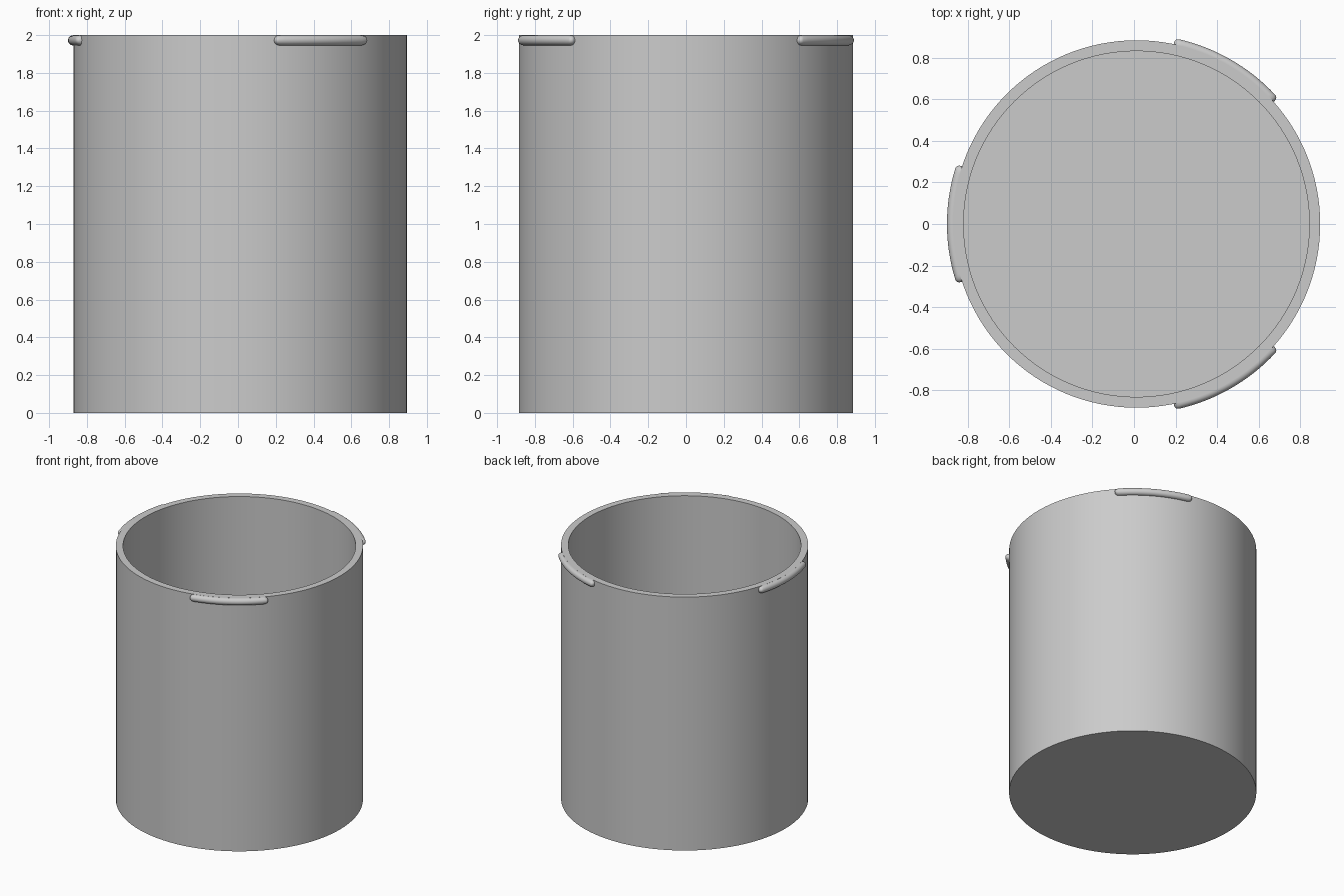
import bpy
import bmesh
from math import sin, cos, pi, radians

if "Cube" in bpy.data.objects:
    bpy.data.objects.remove(bpy.data.objects["Cube"], do_unlink=True)

CX = 0.012            # axis of the cup
OUTER, INNER = 0.884, 0.832
HEIGHT, FLOOR = 2.0, 0.05
SEGMENTS = 128

grey = bpy.data.materials.new("light grey")
grey.use_nodes = True
colour = (0.6, 0.6, 0.6, 1)
grey.diffuse_color = colour
grey.node_tree.nodes["Principled BSDF"].inputs["Base Color"].default_value = colour


def finish(bm, name):
    bmesh.ops.recalc_face_normals(bm, faces=bm.faces)
    mesh = bpy.data.meshes.new(name)
    bm.to_mesh(mesh)
    bm.free()
    mesh.materials.append(grey)
    obj = bpy.data.objects.new(name, mesh)
    bpy.context.collection.objects.link(obj)
    obj.location.x = CX
    bpy.ops.object.select_all(action="DESELECT")
    obj.select_set(True)
    bpy.context.view_layer.objects.active = obj
    bpy.ops.object.shade_smooth_by_angle(angle=radians(30))
    return obj


def loft(bm, loops):
    """Bridge equal closed loops of points and cap both ends."""
    rings = [[bm.verts.new(p) for p in loop] for loop in loops]
    n = len(rings[0])
    for a, b in zip(rings, rings[1:]):
        for i in range(n):
            j = (i + 1) % n
            bm.faces.new((a[i], a[j], b[j], b[i]))
    bm.faces.new(rings[0])
    bm.faces.new(rings[-1])


def circle(r, z):
    return [(r * cos(2 * pi * i / SEGMENTS), r * sin(2 * pi * i / SEGMENTS), z)
            for i in range(SEGMENTS)]


# Hollow cup with a closed floor
bm = bmesh.new()
loft(bm, [circle(OUTER, 0), circle(OUTER, HEIGHT),
          circle(INNER, HEIGHT), circle(INNER, FLOOR)])
finish(bm, "cup_body")

# Locking lugs: short arcs under the rim with half-round edges and ends
LUG_R = 0.027
LUG_OUT = 0.912
LUG_IN = 0.85
HALF = radians(18.3)


def lug_outline(middle, inset, z):
    r, half = LUG_OUT - inset, HALF - inset / LUG_OUT
    corner = 0.02
    polar = [(LUG_IN, -half)]
    for i in range(5):                       # rounded corner
        t = pi / 2 * i / 4
        polar.append((r - corner * (1 - sin(t)),
                      -half + corner * (1 - cos(t)) / r))
    last = -polar[-1][1]
    polar += [(r, -last + 2 * last * i / 16) for i in range(1, 16)]
    polar += [(pr, -pa) for pr, pa in reversed(polar[:6])]
    steps = 16                               # inner edge, hidden in the wall
    polar += [(LUG_IN, half - 2 * half * i / steps) for i in range(1, steps)]
    return [(pr * cos(middle + pa), pr * sin(middle + pa), z) for pr, pa in polar]


for name, degrees in (("right", 180), ("back_left", 60), ("front_left", -60)):
    bm = bmesh.new()
    loops = []
    for i in range(13):
        t = -pi / 2 + pi * i / 12
        z = HEIGHT - 0.0005 - LUG_R + LUG_R * sin(t)
        loops.append(lug_outline(radians(degrees), LUG_R * (1 - cos(t)), z))
    loft(bm, loops)
    finish(bm, "lug_" + name)
